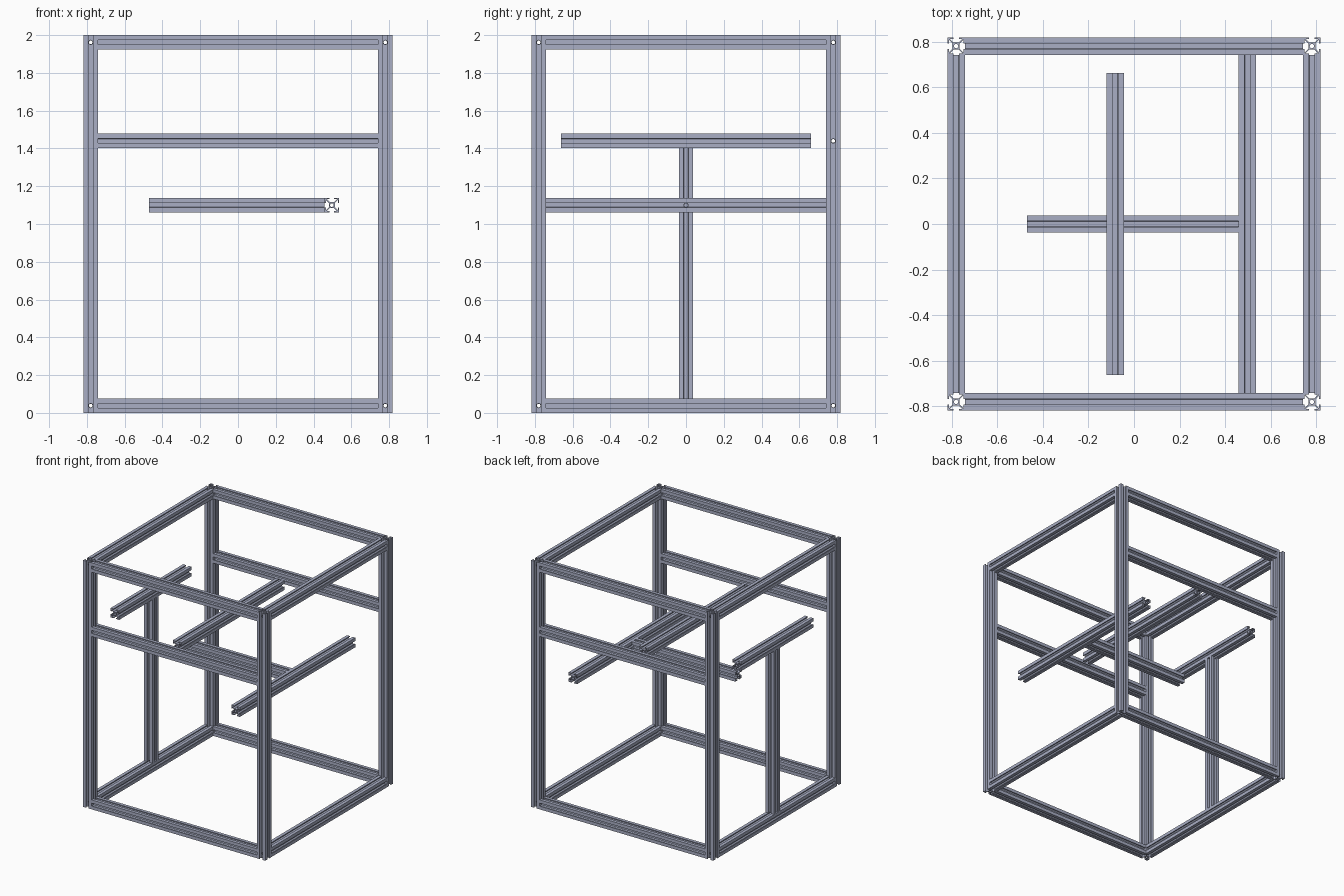
import bpy, bmesh, math
from mathutils import Vector

cube = bpy.data.objects.get("Cube")
if cube:
    bpy.data.objects.remove(cube, do_unlink=True)

W = 0.0765               # width of a slotted bar
U = W / 20               # profile unit
OUT = 0.818              # half width of the frame
C = OUT - W / 2          # centre line of the corner posts
IN = OUT - W             # inner face of the corner posts
LOW, HIGH = W / 2, 2 - W / 2
RAIL_Z, ARM_Z = 1.44, 1.10

metal = bpy.data.materials.new("blue grey metal")
metal.use_nodes = True
colour = (0.40, 0.43, 0.56, 1)
metal.diffuse_color = colour
metal.node_tree.nodes["Principled BSDF"].inputs["Base Color"].default_value = colour


def slot_profile():
    """Outline of the bar: four arrow-headed corners on diagonal webs."""
    half = [(4, 2.9), (8.2, 7.1), (8.2, 3.2), (10, 3.2)]
    corner = half + [(10, 10)] + [(y, x) for x, y in reversed(half)]
    pts = []
    for turn in range(4):
        for x, y in corner:
            for _ in range(turn):
                x, y = -y, x
            pts.append((x * U, y * U))
    return pts


def circle(r, n=16):
    return [(r * math.cos(2 * math.pi * i / n), r * math.sin(2 * math.pi * i / n))
            for i in range(n)]


def prism(name, loops, axis, length, centre):
    """Extrude closed loops along an axis, centred on a point."""
    turn = {"X": lambda a, b, c: (c, a, b),
            "Y": lambda a, b, c: (b, c, a),
            "Z": lambda a, b, c: (a, b, c)}[axis]
    bm = bmesh.new()
    edges = []
    for loop in loops:
        vs = [bm.verts.new((x, y, -length / 2)) for x, y in loop]
        edges += [bm.edges.new((vs[i - 1], vs[i])) for i in range(len(vs))]
    bmesh.ops.triangle_fill(bm, edges=edges, use_beauty=True, normal=(0, 0, 1))
    ext = bmesh.ops.extrude_face_region(bm, geom=bm.faces[:])
    top = [g for g in ext["geom"] if isinstance(g, bmesh.types.BMVert)]
    bmesh.ops.translate(bm, verts=top, vec=(0, 0, length))
    for v in bm.verts:
        v.co = turn(*v.co)
    bmesh.ops.recalc_face_normals(bm, faces=bm.faces[:])
    mesh = bpy.data.meshes.new(name)
    bm.to_mesh(mesh)
    bm.free()
    obj = bpy.data.objects.new(name, mesh)
    obj.location = Vector(centre)
    bpy.context.collection.objects.link(obj)
    return obj


def activate(obj):
    bpy.ops.object.select_all(action="DESELECT")
    obj.select_set(True)
    bpy.context.view_layer.objects.active = obj


def bar(name, axis, length, centre, holes=()):
    """Slotted bar, with bolt holes given as (axis, centre)."""
    obj = prism(name, [slot_profile(), circle(2.5 * U)], axis, length, centre)
    obj.data.materials.append(metal)
    activate(obj)
    for hole_axis, point in holes:
        cutter = prism("hole_cutter", [circle(3 * U)], hole_axis, W * 1.5, point)
        cutter.hide_render = True
        mod = obj.modifiers.new("hole", "BOOLEAN")
        mod.operation, mod.solver, mod.object = "DIFFERENCE", "EXACT", cutter
        bpy.ops.object.modifier_apply(modifier=mod.name)
        bpy.data.objects.remove(cutter, do_unlink=True)
    activate(obj)
    bpy.ops.object.shade_smooth_by_angle(angle=math.radians(30))
    return obj


# Corner posts, drilled where rails bolt on
for sx, side in ((-1, "right"), (1, "left")):
    for sy, end in ((-1, "front"), (1, "back")):
        x, y = sx * C, sy * C
        holes = [(a, (x, y, z)) for z in (LOW, HIGH) for a in "XY"]
        holes.append(("X", (x, y, RAIL_Z)))
        bar(f"{end}_{side}_post", "Z", 2, (x, y, 1), holes)

# Bottom and top rails
for z, level in ((LOW, "bottom"), (HIGH, "top")):
    for s, end, side in ((-1, "front", "right"), (1, "back", "left")):
        bar(f"{level}_{end}_rail", "X", 2 * IN, (0, s * C, z))
        bar(f"{level}_{side}_rail", "Y", 2 * IN, (s * C, 0, z))

# Middle rails on the front and back
for s, end in ((-1, "front"), (1, "back")):
    bar(f"middle_{end}_rail", "X", 2 * IN, (0, s * C, RAIL_Z))

# Upright with a short crossbar on the right side
upright_top = RAIL_Z - W / 2
bar("side_upright", "Z", upright_top - W, (-C, 0, (upright_top + W) / 2))
bar("upright_crossbar", "Y", 0.93, (-C, 0, RAIL_Z))

# Inner bars
bar("upper_inner_bar", "Y", 1.325, (-0.083, 0, RAIL_Z))
bar("lower_inner_bar", "Y", 2 * IN, (0.497, 0, ARM_Z), [("X", (0.497, 0, ARM_Z))])
arm_end = 0.497 - W / 2
bar("lower_arm", "X", arm_end + 0.47, ((arm_end - 0.47) / 2, 0, ARM_Z))
